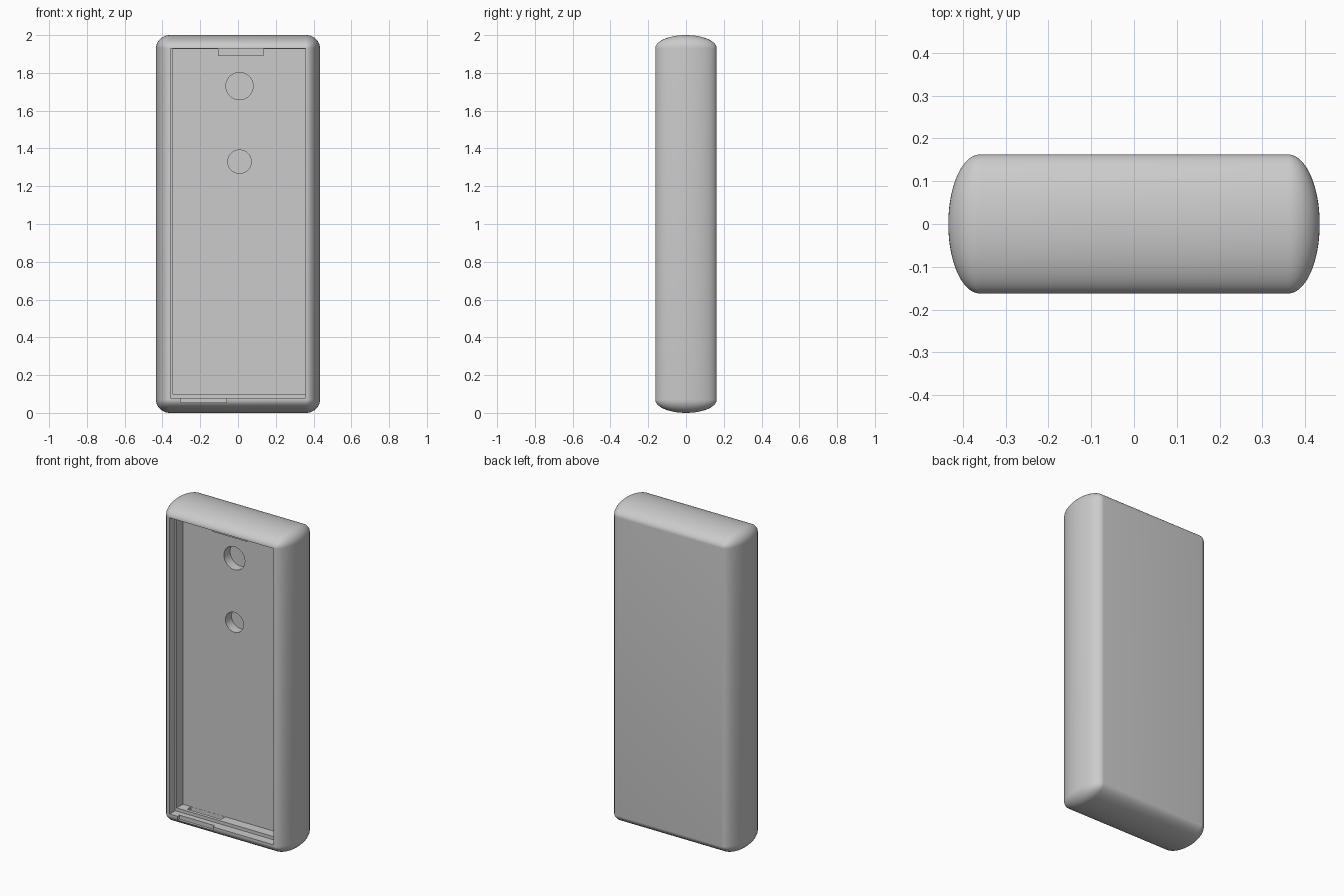
import bpy, bmesh, math

if "Cube" in bpy.data.objects:
    bpy.data.objects.remove(bpy.data.objects["Cube"])

HX, HZ = 0.36, 0.93          # flat face half sizes
RY, RE = 0.1625, 0.074       # half depth and bulge of the edge
FRONT, FLOOR = -RY, -0.047   # front plane and pocket floor


def new_object(name, bm):
    bmesh.ops.recalc_face_normals(bm, faces=bm.faces[:])
    mesh = bpy.data.meshes.new(name)
    bm.to_mesh(mesh)
    bm.free()
    ob = bpy.data.objects.new(name, mesh)
    bpy.context.collection.objects.link(ob)
    return ob


def box(name, x0, x1, y0, y1, z0, z1):
    bm = bmesh.new()
    bmesh.ops.create_cube(bm, size=1)
    for v in bm.verts:
        v.co.x = x1 if v.co.x > 0 else x0
        v.co.y = y1 if v.co.y > 0 else y0
        v.co.z = z1 if v.co.z > 0 else z0
    return new_object(name, bm)


def disc(name, x, z, r, y0, y1):
    bm = bmesh.new()
    n = 48
    rings = [[bm.verts.new((x + r * math.cos(2 * math.pi * i / n), y,
                            z + r * math.sin(2 * math.pi * i / n)))
              for i in range(n)] for y in (y0, y1)]
    bm.faces.new(rings[0])
    bm.faces.new(rings[1])
    for i in range(n):
        j = (i + 1) % n
        bm.faces.new((rings[0][i], rings[0][j], rings[1][j], rings[1][i]))
    return new_object(name, bm)


def rounded_shell():
    bm = bmesh.new()
    steps, corner = 28, 10
    rings = []
    for k in range(steps + 1):
        t = math.pi * k / steps
        y, r = -RY * math.cos(t), RE * math.sin(t)
        if k in (0, steps):
            r = 0.0
        ring = []
        for q, (sx, sz) in enumerate(((1, 1), (-1, 1), (-1, -1), (1, -1))):
            for i in range(corner + 1):
                a = math.pi / 2 * (q + i / corner)
                ring.append(bm.verts.new((sx * HX + r * math.cos(a), y,
                                          1 + sz * HZ + 0.07 / RE * r * math.sin(a))))
        rings.append(ring)
    n = len(rings[0])
    for a, b in zip(rings, rings[1:]):
        for i in range(n):
            j = (i + 1) % n
            bm.faces.new((a[i], a[j], b[j], b[i]))
    bm.faces.new(rings[0])
    bm.faces.new(rings[-1])
    bmesh.ops.remove_doubles(bm, verts=bm.verts[:], dist=1e-5)
    return new_object("case_body", bm)


body = rounded_shell()

# Pocket, rim step, bottom slots and round recesses
cutters = [
    box("rim_opening", -0.358, 0.358, -0.3, FRONT + 0.055, 0.08, 1.928),
    box("pocket", -0.348, 0.3575, -0.25, FLOOR, 0.10, 1.9275),
    box("front_notch", -0.305, -0.06, -0.28, FRONT + 0.02, 0.055, 0.15),
    box("rear_slot", -0.29, -0.055, FLOOR - 0.04, FLOOR - 0.001, 0.07, 0.16),
    disc("upper_recess", 0.008, 1.73, 0.072, -0.09, FLOOR + 0.06),
    disc("lower_recess", 0.008, 1.33, 0.062, -0.09, FLOOR + 0.06),
]
for c in cutters:
    c.hide_render = True
    m = body.modifiers.new(c.name, 'BOOLEAN')
    m.operation = 'DIFFERENCE'
    m.solver = 'EXACT'
    m.object = c
bpy.context.view_layer.objects.active = body
body.select_set(True)
for m in list(body.modifiers):
    bpy.ops.object.modifier_apply(modifier=m.name)
for c in cutters:
    bpy.data.objects.remove(c)
bpy.ops.object.shade_smooth_by_angle(angle=math.radians(25))

# Catch tab under the top rim
box("top_catch", -0.105, 0.135, FRONT + 0.055, FLOOR + 0.002, 1.89, 1.935)
